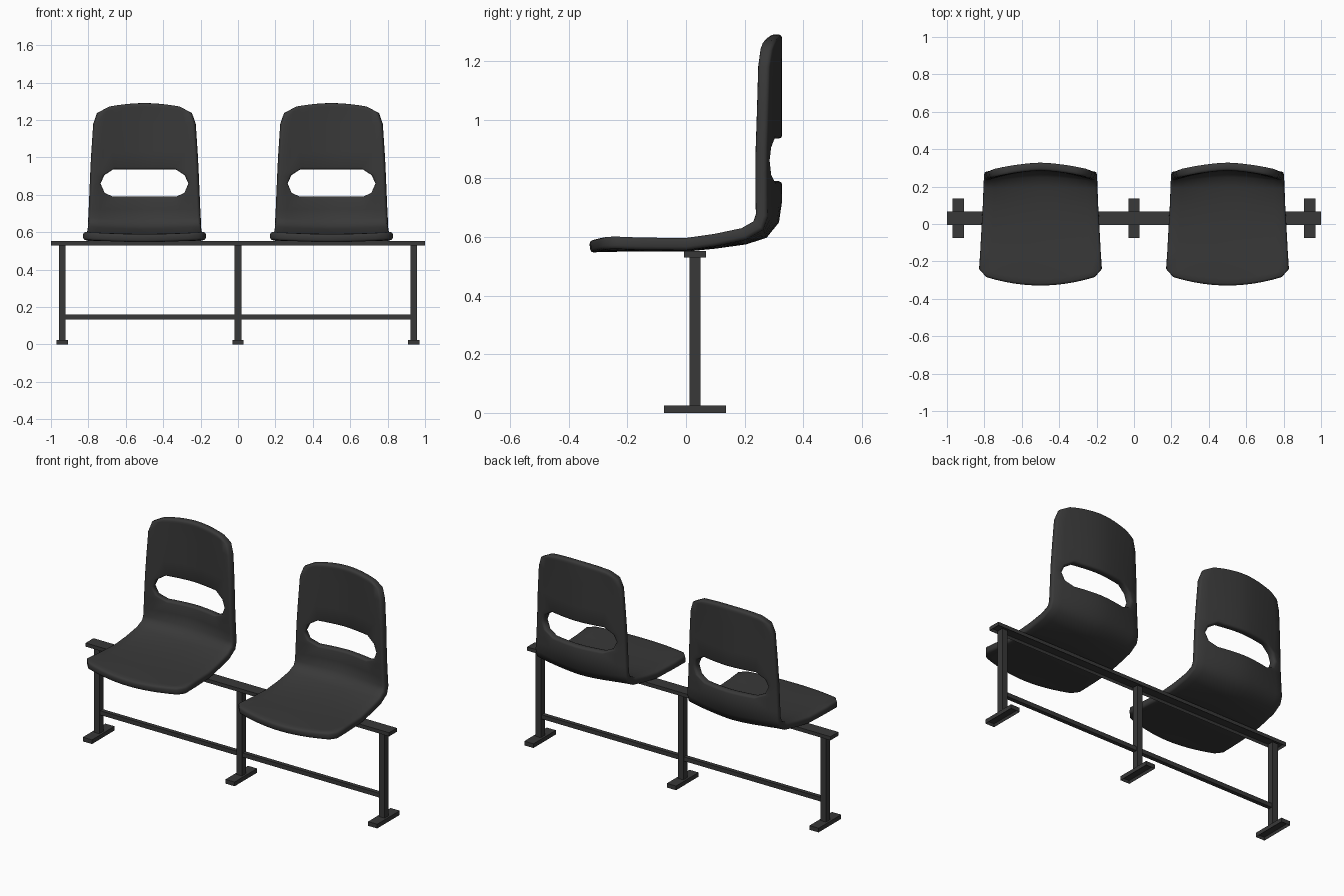
import bpy, bmesh
from mathutils import Vector

if "Cube" in bpy.data.objects:
    bpy.data.objects.remove(bpy.data.objects["Cube"])

# Material
dark = bpy.data.materials.new("dark_grey")
dark.use_nodes = True
grey = (0.04, 0.04, 0.04, 1)
dark.diffuse_color = grey
bsdf = next(n for n in dark.node_tree.nodes if n.type == "BSDF_PRINCIPLED")
bsdf.inputs["Base Color"].default_value = grey


def add_object(name, bm):
    mesh = bpy.data.meshes.new(name)
    bm.to_mesh(mesh)
    bm.free()
    mesh.materials.append(dark)
    obj = bpy.data.objects.new(name, mesh)
    bpy.context.collection.objects.link(obj)
    return obj


def box(name, center, size, recess=0):
    """Box; a recess hollows the underside into a channel."""
    bm = bmesh.new()
    bmesh.ops.create_cube(bm, size=1)
    for v in bm.verts:
        v.co = Vector(c + s * p for c, s, p in zip(center, size, v.co))
    if recess:
        bm.normal_update()
        under = [f for f in bm.faces if f.normal.z < -0.9]
        bmesh.ops.inset_region(bm, faces=under, thickness=0.01)
        for v in under[0].verts:
            v.co.z += recess
    return add_object(name, bm)


# Shell rows from front lip to top: y, z, half width, bow, end arc, slot half width
rows = [
    (-0.328, 0.567, 0.29, 0.008, 0.045, 0),
    (-0.29, 0.570, 0.328, 0.008, 0.05, 0),
    (-0.15, 0.571, 0.322, 0.005, 0, 0),
    (0.0, 0.571, 0.314, 0.004, 0, 0),
    (0.10, 0.581, 0.308, 0.008, 0, 0),
    (0.20, 0.595, 0.304, 0.015, 0, 0),
    (0.262, 0.615, 0.301, 0.028, 0, 0),
    (0.297, 0.658, 0.299, 0.042, 0, 0),
    (0.306, 0.72, 0.296, 0.05, 0, 0),
    (0.307, 0.79, 0.293, 0.052, 0, 0.17),
    (0.307, 0.81, 0.292, 0.053, 0, 0.215),
    (0.307, 0.86, 0.290, 0.053, 0, 0.237),
    (0.307, 0.905, 0.288, 0.053, 0, 0.217),
    (0.307, 0.935, 0.287, 0.052, 0, 0.17),
    (0.307, 1.03, 0.282, 0.05, 0, 0),
    (0.307, 1.18, 0.272, 0.048, 0, 0),
    (0.307, 1.268, 0.252, 0.044, -0.03, 0),
    (0.306, 1.29, 0.19, 0.04, -0.018, 0),
]
INNER, OUTER = 4, 2
HALF = INNER + OUTER


def seat_shell(name, center_x):
    bm = bmesh.new()
    grid = []
    for r, (y, z, width, bow, arc, slot) in enumerate(rows):
        before, after = rows[max(r - 1, 0)], rows[min(r + 1, len(rows) - 1)]
        along = Vector((0, after[0] - before[0], after[1] - before[1])).normalized()
        inward = Vector((0, -along.z, along.y))
        knee = slot or 0.63 * width
        line = []
        for c in range(-HALF, HALF + 1):
            a = abs(c)
            if a <= INNER:
                x = knee * a / INNER
            else:
                x = knee + (width - knee) * (a - INNER) / OUTER
            p = Vector((x if c > 0 else -x, y, z))
            p += inward * bow * (x / 0.29) ** 1.6 + along * arc * (x / width) ** 2
            line.append(bm.verts.new(p))
        grid.append(line)
    # Faces, leaving the hand slot open
    for r in range(len(rows) - 1):
        for c in range(2 * HALF):
            in_slot = rows[r][5] and rows[r + 1][5] and HALF - INNER <= c < HALF + INNER
            if not in_slot:
                bm.faces.new((grid[r][c], grid[r][c + 1],
                              grid[r + 1][c + 1], grid[r + 1][c])).smooth = True
    obj = add_object(name, bm)
    obj.location.x = center_x
    solid = obj.modifiers.new("thickness", "SOLIDIFY")
    solid.thickness = 0.042
    solid.offset = 0
    solid.use_even_offset = True
    rim = obj.modifiers.new("soft_rim", "BEVEL")
    rim.width = 0.012
    rim.segments = 2
    rim.limit_method = "ANGLE"
    rim.angle_limit = 1.0
    return obj


for side, x in (("right", -0.5), ("left", 0.5)):
    seat_shell(side + "_seat", x)

# Support frame
FRAME_Y = 0.031
box("top_beam", (0, FRAME_Y, 0.541), (2, 0.074, 0.022), 0.014)
box("lower_rail", (0, FRAME_Y, 0.147), (1.86, 0.025, 0.025))
for side, x in (("right", -0.94), ("middle", 0), ("left", 0.94)):
    box(side + "_leg", (x, FRAME_Y, 0.277), (0.036, 0.038, 0.516))
    box(side + "_foot", (x, FRAME_Y, 0.0125), (0.06, 0.212, 0.025), 0.014)
